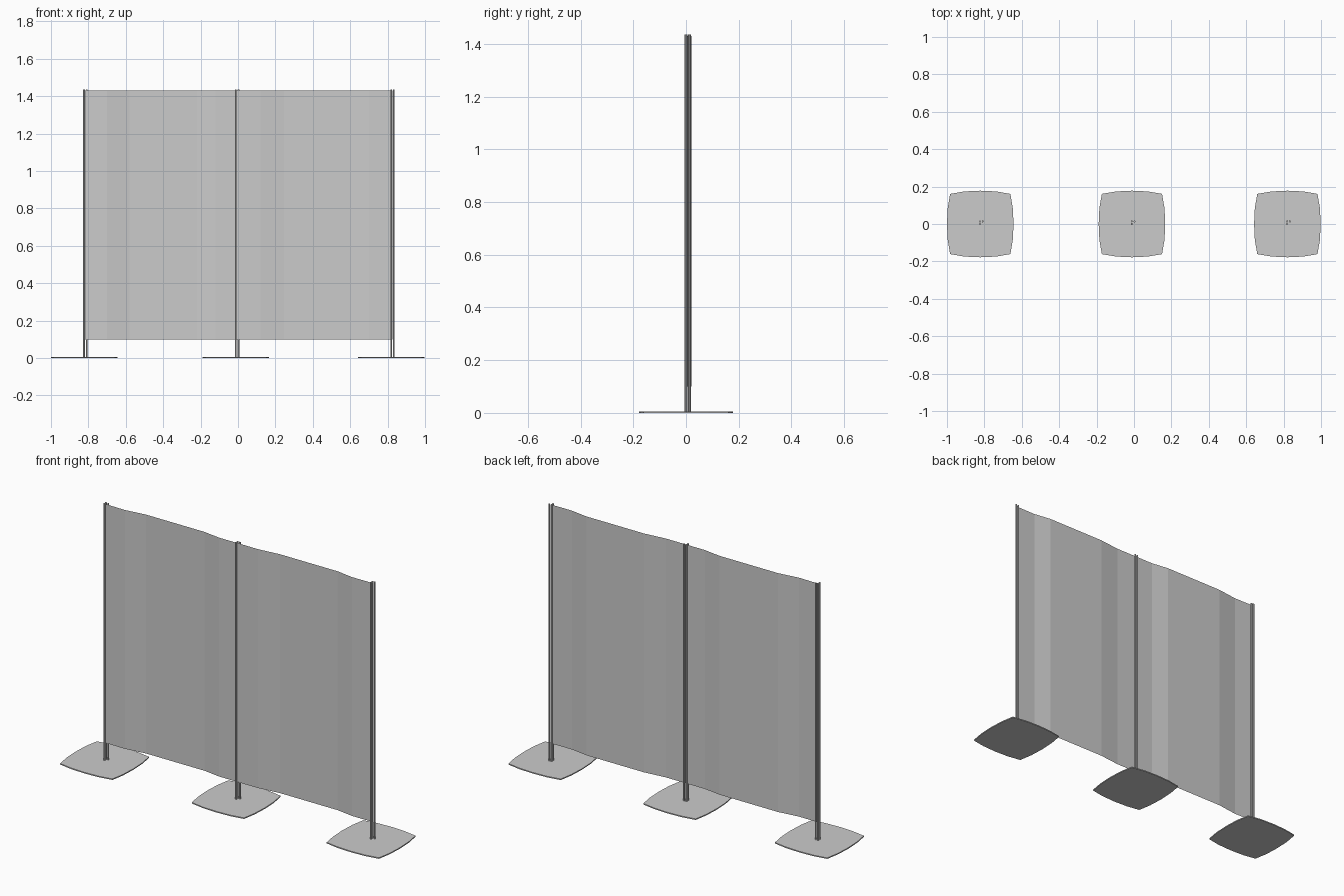
import bpy, bmesh

if "Cube" in bpy.data.objects:
    bpy.data.objects.remove(bpy.data.objects["Cube"])

STANDS = {"left": -0.822, "middle": -0.011, "right": 0.82}
TOP = 1.435
BASE_H = 0.006


def finish(name, bm):
    mesh = bpy.data.meshes.new(name)
    bm.to_mesh(mesh)
    bm.free()
    obj = bpy.data.objects.new(name, mesh)
    bpy.context.collection.objects.link(obj)
    return obj


def base_plate(name, x):
    # bowed-square plate: one side profile turned four times
    side = [(-0.161, -0.161), (-0.085, -0.174), (0.0, -0.178), (0.085, -0.174)]
    outline = []
    for turn in range(4):
        outline += side
        side = [(-b, a) for a, b in side]
    bm = bmesh.new()
    face = bm.faces.new([bm.verts.new((x + a, b, 0)) for a, b in outline])
    ext = bmesh.ops.extrude_face_region(bm, geom=[face])
    top = [v for v in ext["geom"] if isinstance(v, bmesh.types.BMVert)]
    bmesh.ops.translate(bm, verts=top, vec=(0, 0, BASE_H))
    bmesh.ops.recalc_face_normals(bm, faces=bm.faces)
    return finish(name, bm)


def rod(name, x, y, radius):
    bpy.ops.mesh.primitive_cylinder_add(
        vertices=10, radius=radius, depth=TOP - 0.002,
        location=(x, y, (TOP + 0.002) / 2))
    obj = bpy.context.object
    obj.name = name
    bpy.ops.object.shade_smooth_by_angle()
    return obj


# stands: plate plus a cluster of three thin rods
for side, x in STANDS.items():
    base_plate(f"{side}_base", x)
    rod(f"{side}_front_rod", x - 0.001, 0.0, 0.005)
    rod(f"{side}_back_rod_a", x - 0.001, 0.0135, 0.005)
    rod(f"{side}_back_rod_b", x + 0.013, 0.0135, 0.005)

# fabric screen: one sheet threaded between the rods, bowing back in each bay
profile = [(-0.822, 0.006), (-0.70, 0.004), (-0.58, 0.02), (-0.22, 0.02),
           (-0.12, 0.006), (0.0, 0.006), (0.12, 0.006), (0.245, 0.02),
           (0.60, 0.02), (0.70, 0.005), (0.827, 0.006)]
bm = bmesh.new()
low = [bm.verts.new((x, y, 0.10)) for x, y in profile]
high = [bm.verts.new((x, y, 1.43)) for x, y in profile]
for i in range(len(profile) - 1):
    bm.faces.new((low[i], low[i + 1], high[i + 1], high[i]))
finish("fabric_screen", bm)
